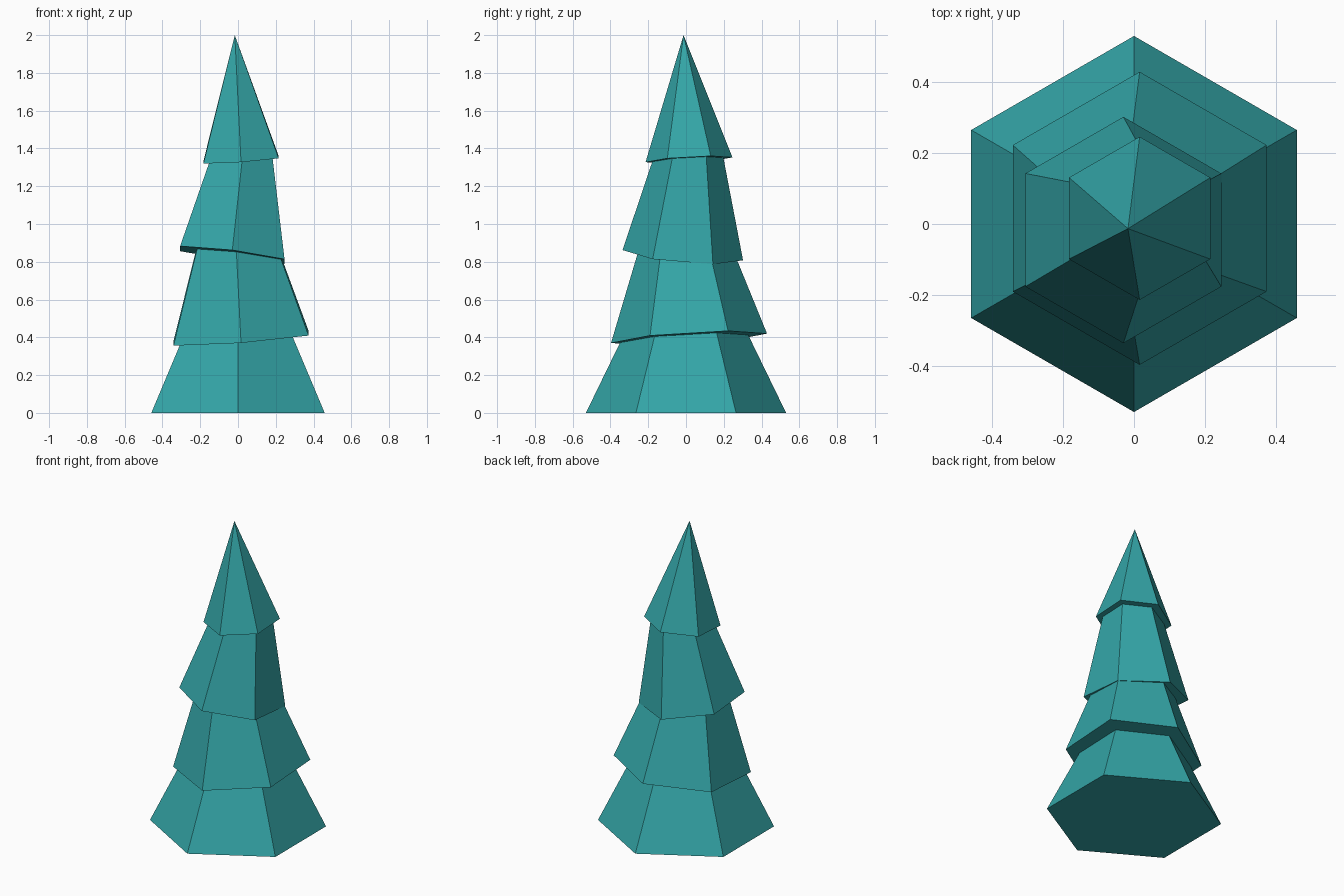
import bpy
import bmesh
from math import sin, cos, pi
from mathutils import Vector

cube = bpy.data.objects.get("Cube")
if cube:
    bpy.data.objects.remove(cube, do_unlink=True)

# Foliage colour
teal = bpy.data.materials.new("teal_foliage")
teal.use_nodes = True
colour = (0.034, 0.38, 0.39, 1)
teal.diffuse_color = colour
teal.node_tree.nodes["Principled BSDF"].inputs["Base Color"].default_value = colour


def make_tier(name, centre, radius, slope, apex, cut):
    """Six-sided tier with a tilted base, narrowing towards apex; cut = 1 gives a point."""
    bm = bmesh.new()
    centre, apex = Vector(centre), Vector(apex)
    base = []
    for i in range(6):
        a = pi / 6 + i * pi / 3
        x, y = radius * cos(a), radius * sin(a)
        base.append(centre + Vector((x, y, slope[0] * x + slope[1] * y)))
    lower = [bm.verts.new(p) for p in base]
    bm.faces.new(lower[::-1])
    if cut < 1:
        upper = [bm.verts.new(p.lerp(apex, cut)) for p in base]
        bm.faces.new(upper)
    else:
        tip = bm.verts.new(apex)
    for i in range(6):
        j = (i + 1) % 6
        if cut < 1:
            bm.faces.new((lower[i], lower[j], upper[j], upper[i]))
        else:
            bm.faces.new((lower[i], lower[j], tip))
    mesh = bpy.data.meshes.new(name)
    bm.to_mesh(mesh)
    bm.free()
    mesh.materials.append(teal)
    obj = bpy.data.objects.new(name, mesh)
    bpy.context.collection.objects.link(obj)
    return obj


# Tree tiers from the ground to the tip
make_tier("bottom_tier", (0, 0, 0), 0.53, (0, 0), (0, 0, 1.09), 0.45)
make_tier("lower_tier", (0.016, 0.016, 0.395), 0.413, (0.075, 0.06),
          (-0.045, -0.04, 1.57), 0.46)
make_tier("upper_tier", (-0.03, -0.017, 0.835), 0.319, (-0.125, -0.085),
          (0.1, 0.064, 2.05), 0.48)
make_tier("top_tier", (0.016, 0.016, 1.34), 0.23, (0.07, 0.055),
          (-0.017, -0.013, 2.0), 1)
